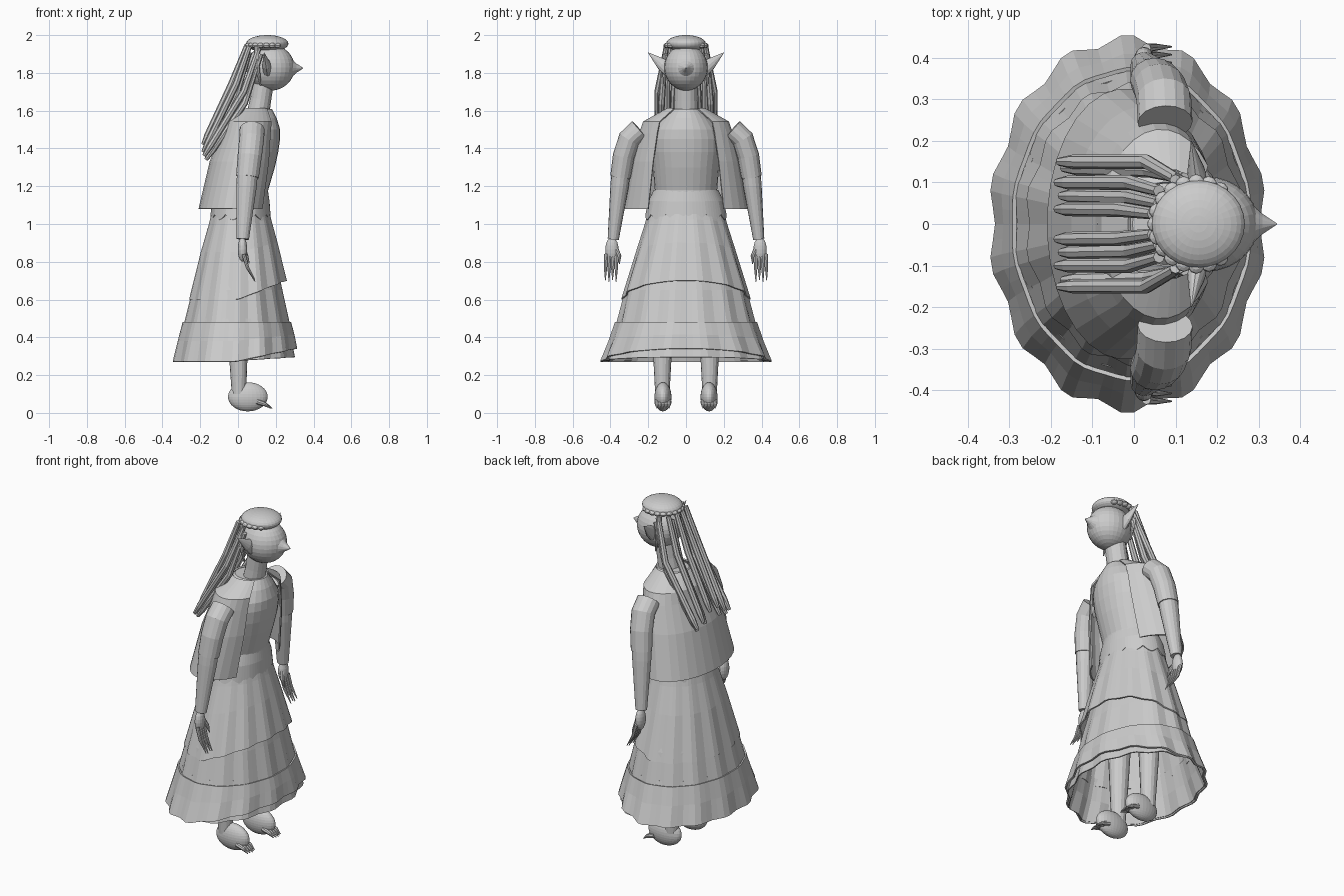
import bpy, bmesh, math
from mathutils import Vector

cube = bpy.data.objects.get("Cube")
if cube:
    bpy.data.objects.remove(cube)

grey = bpy.data.materials.new("plain_grey")
grey.use_nodes = True
grey.diffuse_color = (0.6, 0.6, 0.6, 1)
grey.node_tree.nodes["Principled BSDF"].inputs["Base Color"].default_value = (0.6, 0.6, 0.6, 1)


def finish(name, bm, thick=0):
    bmesh.ops.recalc_face_normals(bm, faces=bm.faces)
    mesh = bpy.data.meshes.new(name)
    bm.to_mesh(mesh)
    bm.free()
    ob = bpy.data.objects.new(name, mesh)
    bpy.context.collection.objects.link(ob)
    mesh.materials.append(grey)
    if thick:
        mod = ob.modifiers.new("thickness", 'SOLIDIFY')
        mod.thickness = thick
        mod.offset = 0
    return ob


def skin(name, rings, closed=True, caps=False, thick=0):
    """Bridge successive rings of points with quads."""
    bm = bmesh.new()
    rows = [[bm.verts.new(p) for p in ring] for ring in rings]
    n = len(rows[0])
    for a, b in zip(rows, rows[1:]):
        for i in range(n if closed else n - 1):
            j = (i + 1) % n
            bm.faces.new((a[i], a[j], b[j], b[i]))
    if caps:
        bm.faces.new(rows[0])
        bm.faces.new(rows[-1])
    return finish(name, bm, thick)


def tube(name, path, radii, flat=1.0, segs=10):
    """Tapering tube along a path; flat scales the width across its second axis."""
    pts = [Vector(p) for p in path]
    rings = []
    for i, p in enumerate(pts):
        t = (pts[min(i + 1, len(pts) - 1)] - pts[max(i - 1, 0)]).normalized()
        ref = Vector((0, 1, 0)) if abs(t.x) > 0.8 else Vector((1, 0, 0))
        u = (ref - t * ref.dot(t)).normalized()
        v = t.cross(u)
        rings.append([p + radii[i] * (u * math.cos(a) + v * flat * math.sin(a))
                      for a in (k * math.tau / segs for k in range(segs))])
    return skin(name, rings, caps=True)


def ball(name, centre, size, segs=28, rows=16):
    bm = bmesh.new()
    bmesh.ops.create_uvsphere(bm, u_segments=segs, v_segments=rows, radius=1)
    for v in bm.verts:
        v.co = Vector(centre) + Vector([c * s for c, s in zip(v.co, size)])
    return finish(name, bm)


def shell(name, profile, segs=70, lobes=14, wave=0.0, rise=0.0, opening=0.0,
          scallop=0.0, thick=0.0, caps=False):
    """Oval rings (z, centre x, x radius, y radius) with optional pleats and raised front hem."""
    rings = []
    top, low = profile[0][0], profile[-1][0]
    for z, cx, rx, ry in profile:
        f = (top - z) / (top - low)
        ring = []
        for k in range(segs):
            a = k * math.tau / segs
            if opening:
                a = opening + k * (math.tau - 2 * opening) / (segs - 1)
            w = 1 + wave * (0.25 + 0.75 * f) * math.cos(lobes * (a - math.pi / 2))
            dz = rise * f * max(0, math.cos(a))
            if z == low:
                dz -= scallop * abs(math.sin(lobes * a / 2))
            ring.append((cx + rx * w * math.cos(a), ry * w * math.sin(a), z + dz))
        rings.append(ring)
    return skin(name, rings, not opening, caps, thick)


# Torso and clothing
shell("torso", [(1.08, .02, .135, .175), (1.18, .03, .13, .165), (1.3, .05, .145, .175),
                (1.38, .06, .153, .187), (1.45, .065, .158, .188), (1.5, .067, .156, .175),
                (1.56, .075, .13, .13), (1.61, .088, .092, .08)], segs=28, caps=True)
shell("jacket", [(1.61, .08, .092, .1), (1.54, .065, .14, .225), (1.48, .055, .145, .245),
                 (1.33, .025, .172, .28), (1.08, -.02, .186, .323)],
      segs=26, opening=math.radians(38), thick=.008)
shell("waistband", [(1.18, .02, .135, .168), (1.12, .016, .148, .196), (1.05, .013, .156, .212)],
      segs=72, lobes=12, scallop=.028, thick=.006)
shell("overskirt", [(1.12, .014, .135, .18), (1.0, .011, .162, .212), (.85, .006, .2, .258),
                    (.6, 0, .254, .332)], wave=.025, rise=.1, thick=.008)
shell("middle_tier", [(.85, .003, .185, .245), (.65, -.003, .235, .315), (.46, -.006, .278, .362)],
      wave=.025, thick=.008)
shell("lower_tier", [(.48, -.006, .284, .37), (.38, -.01, .305, .4), (.27, -.016, .323, .44)],
      wave=.028, rise=.07, thick=.01)
shell("petticoat", [(.5, -.006, .265, .35), (.38, -.01, .29, .385), (.275, -.016, .313, .43)],
      wave=.028, rise=.02, thick=.006)

# Head, nose and neck
tube("neck", [(.105, 0, 1.58), (.12, 0, 1.66), (.135, 0, 1.76)], [.06, .056, .056], 1.1, 16)
ball("head", (.172, 0, 1.828), (.128, .115, .122))
tube("nose", [(.24, 0, 1.825), (.285, 0, 1.825), (.31, 0, 1.825), (.345, 0, 1.825)],
     [.085, .047, .024, .001], 1, 16)

# Cap of hair with a ring of curls along the rim
ball("hair_cap", (.155, 0, 1.955), (.112, .105, .045))
for k in range(20):
    a = k * math.tau / 20
    if math.cos(a) < .7:
        ball("rim_curl", (.15 + .098 * math.cos(a), .1 * math.sin(a), 1.945),
             (.02, .02, .014), 10, 6)

for side, s in (("left", 1), ("right", -1)):
    def limb(name, path, radii, flat=1.0, segs=10):
        tube(f"{side}_{name}", [(x, y * s, z) for x, y, z in path], radii, flat, segs)

    # Pointed ear
    limb("ear", [(.155, .085, 1.81), (.15, .125, 1.845), (.138, .2, 1.907)],
         [.024, .022, .001], 1.5, 12)

    # Long locks swept back, with one short lock beside the face
    for start, mid, end in [((.11, .105, 1.93), (.03, .15, 1.7), (-.18, .15, 1.36)),
                            ((.12, .11, 1.9), (.035, .13, 1.64), (-.17, .135, 1.34)),
                            ((.06, .08, 1.94), (-.01, .1, 1.74), (-.185, .1, 1.38)),
                            ((.06, .05, 1.91), (-.01, .065, 1.68), (-.175, .068, 1.36)),
                            ((.045, .025, 1.94), (-.035, .035, 1.74), (-.185, .036, 1.42))]:
        near = [m * .15 + e * .85 for m, e in zip(mid, end)]
        limb("lock", [start, mid, near, end], [.014, .018, .017, .01], 1, 8)
    limb("face_lock", [(.1, .105, 1.94), (.1, .118, 1.84), (.12, .112, 1.73)],
         [.014, .014, .004], 1, 8)

    # Sleeve and forearm
    limb("upper_sleeve", [(.075, .245, 1.5), (.072, .3, 1.45), (.062, .33, 1.36), (.05, .347, 1.25)],
         [.066, .066, .064, .06], .9, 16)
    limb("forearm", [(.05, .345, 1.27), (.045, .352, 1.2), (.025, .385, .92)],
         [.055, .054, .033], .9, 16)

    # Hand
    ball(f"{side}_palm", (.024, .392 * s, .865), (.025, .035, .065), 16, 10)
    for k in range(4):
        y = .367 + k * .019
        limb("finger", [(.03, y, .84), (.05, y + .002, .77), (.09, y + .003, .695 + .008 * (k % 2))],
             [.011, .009, .002], 1, 8)
    limb("thumb", [(.03, .37, .87), (.045, .352, .83), (.06, .352, .79)], [.012, .01, .002], 1, 8)

    # Leg and foot
    limb("leg", [(0, .12, .85), (0, .125, .4), (.005, .125, .1)], [.075, .054, .038], 1, 16)
    ball(f"{side}_foot", (.052, .122 * s, .085), (.105, .045, .077))
    for k in range(5):
        y = .122 + (k - 2) * .016
        limb("toe", [(.1, y, .06), (.145, y, .045), (.182 - abs(k - 2) * .005, y, .024)],
             [.014, .011, .002], 1, 8)
